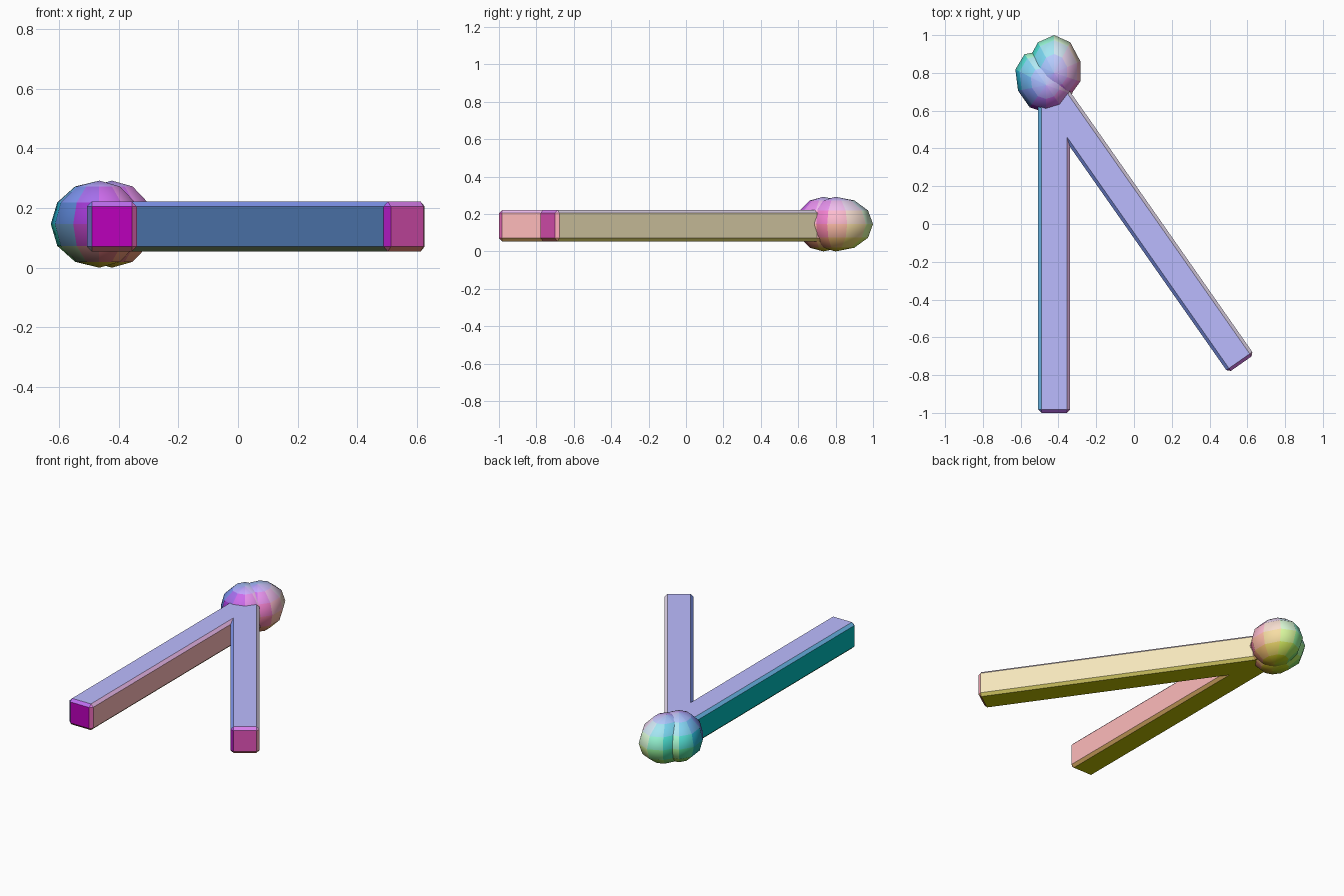
import bpy, bmesh
from math import radians
from mathutils import Matrix

if "Cube" in bpy.data.objects:
    bpy.data.objects.remove(bpy.data.objects["Cube"])


def direction_material(normal):
    # colour follows the direction the surface faces
    rgb = [round(0.5 + 0.5 * c, 2) for c in normal]
    name = "facing_%.2f_%.2f_%.2f" % tuple(rgb)
    mat = bpy.data.materials.get(name)
    if mat is None:
        mat = bpy.data.materials.new(name)
        mat.diffuse_color = (*rgb, 1)
        mat.use_nodes = True
        mat.node_tree.nodes["Principled BSDF"].inputs["Base Color"].default_value = mat.diffuse_color
    return mat


def add_part(name, bm, matrix, smooth):
    mesh = bpy.data.meshes.new(name)
    bm.normal_update()
    bm.to_mesh(mesh)
    bm.free()
    slots = {}
    for p in mesh.polygons:
        p.use_smooth = smooth
        mat = direction_material(matrix.to_3x3() @ p.normal)
        if mat.name not in slots:
            slots[mat.name] = len(slots)
            mesh.materials.append(mat)
        p.material_index = slots[mat.name]
    ob = bpy.data.objects.new(name, mesh)
    bpy.context.collection.objects.link(ob)
    ob.matrix_world = matrix
    return ob


def match(name, x, y, angle):
    # local +X runs from the stick towards the tip; origin at the head centre
    place = Matrix.Translation((x, y, 0)) @ Matrix.Rotation(radians(angle), 4, 'Z')

    # square stick with bevelled edges
    length, width = 1.8, 0.168
    bm = bmesh.new()
    bmesh.ops.create_cube(bm, size=1)
    bmesh.ops.scale(bm, vec=(length, width, width), verts=bm.verts)
    bmesh.ops.translate(bm, vec=(-length / 2, 0, 0.138), verts=bm.verts)
    bmesh.ops.bevel(bm, geom=bm.edges[:], offset=0.017, segments=1,
                    profile=0.5, affect='EDGES')
    add_part(name + "_stick", bm, place, False)

    # egg-shaped head with a corner at the tip, drawn out towards it
    r = 0.146
    bm = bmesh.new()
    bmesh.ops.create_uvsphere(bm, u_segments=10, v_segments=6, radius=r,
                              matrix=Matrix.Rotation(radians(90), 4, 'Z'))
    for v in bm.verts:
        if v.co.x > 0:
            v.co.x *= 0.2 / r
    bmesh.ops.translate(bm, vec=(0, 0, r), verts=bm.verts)
    add_part(name + "_head", bm, place, True)


match("straight_match", -0.423, 0.8, 90)
match("angled_match", -0.465, 0.735, 125)
